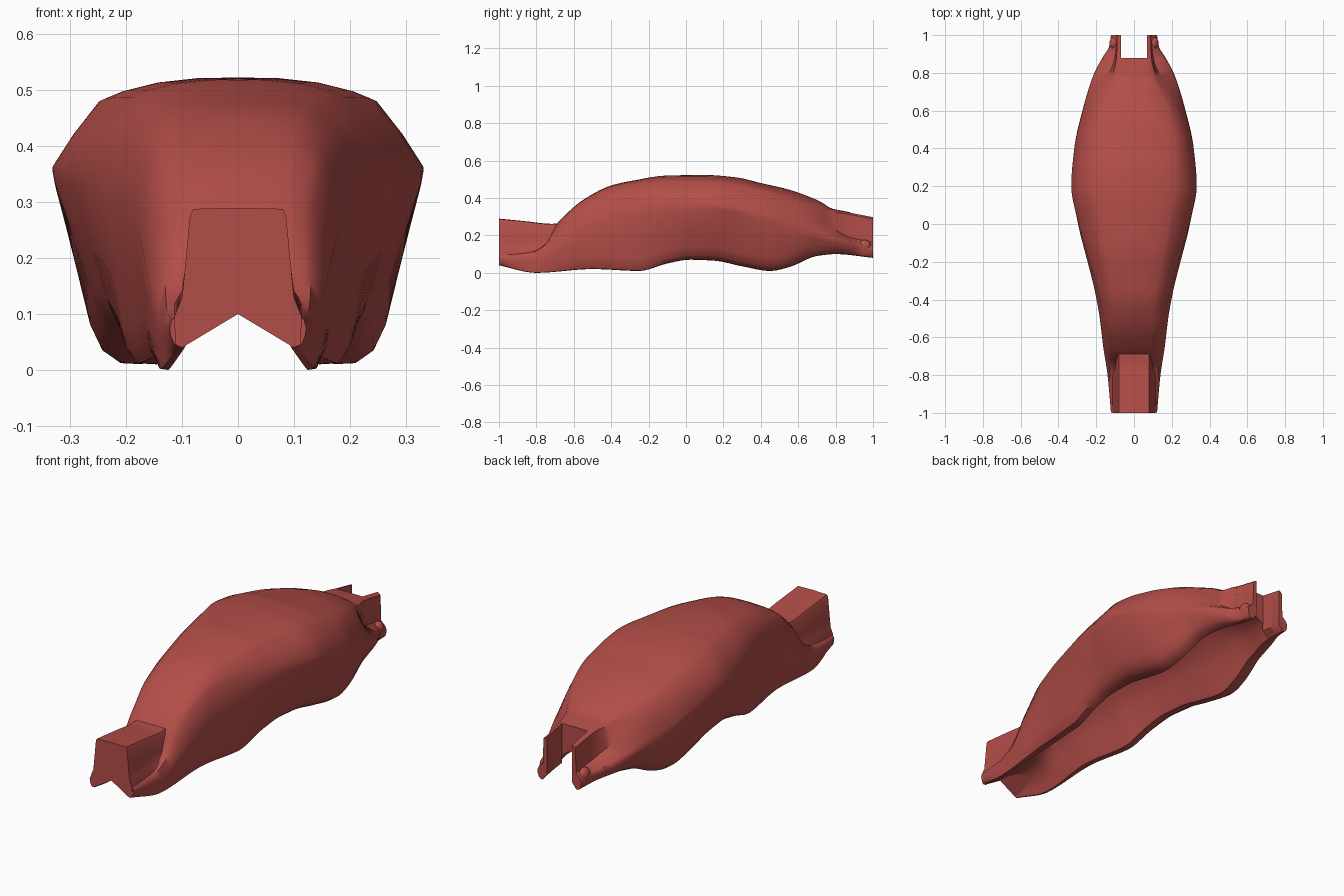
import bpy, bmesh, math

if "Cube" in bpy.data.objects:
    bpy.data.objects.remove(bpy.data.objects["Cube"])

red = bpy.data.materials.new("brick_red")
red.diffuse_color = (0.45, 0.075, 0.065, 1)
red.use_nodes = True
red.node_tree.nodes["Principled BSDF"].inputs["Base Color"].default_value = red.diffuse_color


def curve(*keys):
    """Smooth curve through (y, value) keys that never overshoots."""
    n = len(keys)
    d = [(keys[i + 1][1] - keys[i][1]) / (keys[i + 1][0] - keys[i][0]) for i in range(n - 1)]
    m = [d[0]] + [2 * a * b / (a + b) if a * b > 0 else 0 for a, b in zip(d, d[1:])] + [d[-1]]

    def f(y):
        y = min(max(y, keys[0][0]), keys[-1][0])
        i = 0
        while i < n - 2 and y > keys[i + 1][0]:
            i += 1
        h = keys[i + 1][0] - keys[i][0]
        t = (y - keys[i][0]) / h
        return ((2 * t**3 - 3 * t**2 + 1) * keys[i][1] + (t**3 - 2 * t**2 + t) * h * m[i]
                + (3 * t**2 - 2 * t**3) * keys[i + 1][1] + (t**3 - t**2) * h * m[i + 1])
    return f


def mirrored(half):
    """Close a half section whose first and last points lie on x = 0."""
    return half + [(-x, z) for x, z in half[-2:0:-1]]


def finish(name, bm, angle):
    bmesh.ops.recalc_face_normals(bm, faces=bm.faces)
    me = bpy.data.meshes.new(name)
    bm.to_mesh(me)
    bm.free()
    ob = bpy.data.objects.new(name, me)
    bpy.context.collection.objects.link(ob)
    me.materials.append(red)
    bpy.ops.object.select_all(action='DESELECT')
    ob.select_set(True)
    bpy.context.view_layer.objects.active = ob
    bpy.ops.object.shade_smooth_by_angle(angle=math.radians(angle))
    return ob


def loft(name, section, y0, y1, steps, angle=43):
    bm = bmesh.new()
    rings = []
    for i in range(steps + 1):
        y = y0 + (y1 - y0) * i / steps
        rings.append([bm.verts.new((x, y, z)) for x, z in section(y)])
    n = len(rings[0])
    for a, b in zip(rings, rings[1:]):
        for j in range(n):
            k = (j + 1) % n
            bm.faces.new((a[j], a[k], b[k], b[j]))
    bm.faces.new(rings[0])
    bm.faces.new(rings[-1])
    return finish(name, bm, angle)


# Body outlines along the length
top = curve((-1, .115), (-.8, .125), (-.74, .17), (-.7, .25), (-.65, .305), (-.55, .39),
            (-.4, .467), (-.3, .49), (-.1, .52), (.1, .523), (.27, .51), (.4, .48),
            (.55, .445), (.65, .41), (.72, .38), (.78, .343), (.82, .335), (1, .3))
shoulder_x = curve((-1, .085), (-.75, .1), (-.6, .105), (-.4, .13), (-.2, .17), (0, .21),
                   (.2, .25), (.4, .25), (.6, .21), (.8, .11), (.88, .093), (1, .088))
ridge_x = curve((-1, .118), (-.8, .128), (-.65, .135), (-.5, .157), (-.4, .18), (-.3, .205),
                (-.2, .235), (0, .292), (.2, .332), (.4, .316), (.6, .268), (.8, .2),
                (.88, .16), (.94, .125), (1, .115))
ridge_z = curve((-1, .09), (-.85, .1), (-.75, .15), (-.65, .27), (-.5, .375), (-.3, .403),
                (0, .39), (.2, .36), (.4, .315), (.6, .255), (.8, .2), (.88, .168), (1, .14))
band_x = curve((-1, .122), (-.8, .14), (-.65, .163), (-.5, .181), (-.4, .198), (-.3, .22),
               (-.2, .246), (0, .296), (.2, .328), (.4, .316), (.6, .273), (.8, .21),
               (.88, .167), (.94, .132), (1, .122))
band_z = curve((-1, .075), (-.8, .08), (-.65, .18), (-.5, .25), (-.3, .295), (0, .335),
               (.2, .335), (.4, .29), (.6, .225), (.8, .175), (.88, .15), (1, .125))
low_x = curve((-1, .12), (-.8, .14), (-.65, .16), (-.5, .172), (-.2, .212), (0, .24),
              (.2, .26), (.4, .265), (.6, .245), (.8, .2), (.88, .16), (.94, .128), (1, .12))
rim_x = curve((-1, .105), (-.8, .138), (-.5, .15), (-.25, .18), (0, .195), (.45, .21),
              (.7, .18), (.88, .13), (1, .105))
rim_w = curve((-1, .01), (-.75, .014), (-.5, .03), (.5, .04), (.8, .03), (1, .012))
rim_z = curve((-1, .04), (-.8, .0), (-.5, .02), (-.25, .01), (-.1, .05), (.02, .07),
              (.15, .065), (.3, .035), (.45, .01), (.55, .03), (.7, .09), (.8, .1), (1, .08))
tunnel_z = curve((-1, .1), (-.75, .112), (-.6, .18), (-.3, .25), (.1, .29), (.5, .28),
                 (.8, .22), (.88, .2))
boxy = curve((.68, 0), (.84, 1))


def half_section(y):
    zt, xs, xr, zr, b = top(y), shoulder_x(y), ridge_x(y), ridge_z(y), boxy(y)
    xd, zd, xl, xb, zb, zp = band_x(y), band_z(y), low_x(y), rim_x(y), rim_z(y), tunnel_z(y)
    h = zt - zr
    zs = zr + (.74 + .18 * b) * h
    zl = zb + min(.07, .6 * (zd - zb))
    xi, zi = xb - rim_w(y) - .015, zb + .03
    r = h * (1 - .9 * b)
    mx, mz = .55 - .4 * b, .5 + .35 * b
    return [
        (0, zt), (.3 * xs, zt - .001), (.6 * xs, zt - .06 * r), (.85 * xs, zt - .16 * r),
        (xs, zs), (xs + mx * (xr - xs), zs + mz * (zr - zs)), (xr, zr), (xd, zd),
        (.5 * xd + .5 * xl, .5 * zd + .5 * zl), (xl, zl),
        (.6 * xl + .4 * xb, zb + .35 * (zl - zb)), (xb, zb + .002), (xb - rim_w(y), zb),
        (xi, zi), (.8 * xi, zi + .45 * (zp - zi)), (.45 * xi, zi + .8 * (zp - zi)), (0, zp)]


loft("tank_body", lambda y: mirrored(half_section(y)), -.997, .88, 80)

# Box neck at the front, its underside rising into the body
neck_top = curve((-1, .29), (-.85, .275), (-.72, .262), (-.6, .275))
neck_lift = curve((-1, 0), (-.93, .01), (-.8, .045), (-.66, .1))


def neck_section(y):
    z, u = neck_top(y), neck_lift(y)
    return mirrored([(0, z), (.08, z - .002), (.086, z - .014), (.095, .18), (.1, .13 + .2 * u),
                     (.114, .095 + .5 * u), (.112, .045 + u), (.1, .04 + u),
                     (0, max(.1, tunnel_z(y) + .3 * u))])


loft("front_neck", neck_section, -1, -.66, 12, 35)

# Pair of prongs continuing the body beside the rear notch, with mounting bosses
for side, label in ((1, "right"), (-1, "left")):
    def prong_section(y):
        outer = half_section(y)[3:13]
        z, zb = outer[0][1], rim_z(y)
        pts = [(.07, z)] + [(max(.0715, x), v) for x, v in outer] + [(.07, zb + .03)]
        return [(side * x, v) for x, v in pts]

    loft("rear_prong_" + label, prong_section, .879, 1, 10)

    bm = bmesh.new()
    bmesh.ops.create_uvsphere(bm, u_segments=16, v_segments=10, radius=.035)
    for v in bm.verts:
        v.co = (v.co.x * .7 + side * .106, v.co.y + .955, v.co.z + .142)
    finish("mounting_boss_" + label, bm, 60)
